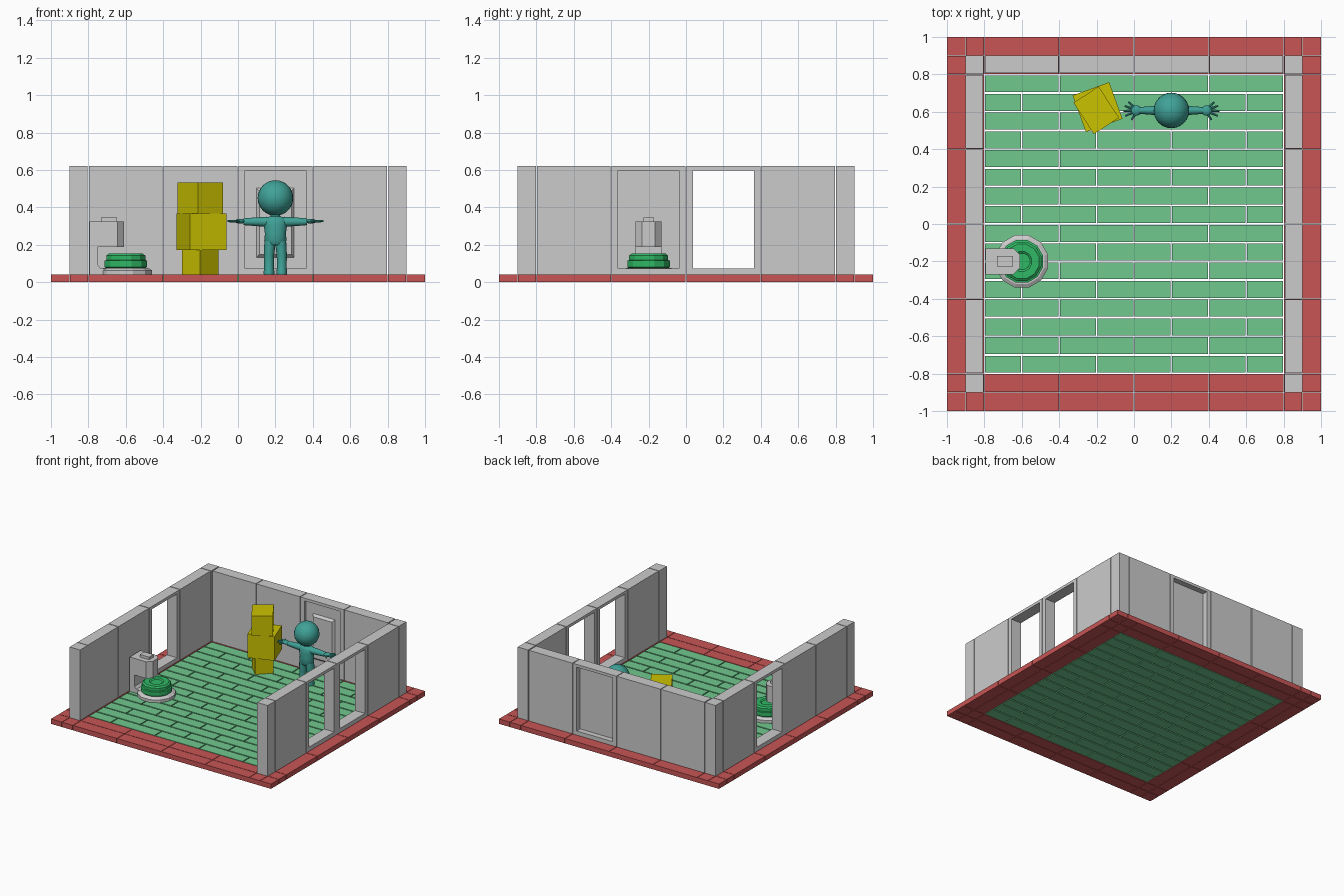
import bpy, bmesh
from math import radians, sin, cos, pi
from mathutils import Matrix, Vector

if "Cube" in bpy.data.objects:
    bpy.data.objects.remove(bpy.data.objects["Cube"])


def material(name, rgb):
    m = bpy.data.materials.new(name)
    m.diffuse_color = (*rgb, 1)
    m.use_nodes = True
    m.node_tree.nodes["Principled BSDF"].inputs["Base Color"].default_value = m.diffuse_color
    return m


RED = material("red", (0.58, 0.09, 0.09))
FLOOR = material("floor_green", (0.16, 0.58, 0.27))
GREEN = material("green", (0.03, 0.48, 0.13))
YELLOW = material("yellow", (0.6, 0.54, 0.0))
TEAL = material("teal", (0.05, 0.36, 0.31))


def finish(name, bm, mat=None, smooth=False):
    bmesh.ops.recalc_face_normals(bm, faces=bm.faces)
    me = bpy.data.meshes.new(name)
    bm.to_mesh(me)
    bm.free()
    ob = bpy.data.objects.new(name, me)
    bpy.context.collection.objects.link(ob)
    if mat:
        me.materials.append(mat)
    if smooth:
        bpy.context.view_layer.objects.active = ob
        ob.select_set(True)
        bpy.ops.object.shade_smooth_by_angle(angle=radians(40))
        ob.select_set(False)
    return ob


def add_box(bm, x0, x1, y0, y1, z0, z1):
    m = Matrix.Translation(((x0 + x1) / 2, (y0 + y1) / 2, (z0 + z1) / 2))
    bmesh.ops.create_cube(bm, size=1, matrix=m @ Matrix.Diagonal((x1 - x0, y1 - y0, z1 - z0, 1)))


def add_rod(bm, p, q, r0, r1, seg=10):
    p, q = Vector(p), Vector(q)
    rot = (q - p).to_track_quat('Z', 'Y').to_matrix().to_4x4()
    bmesh.ops.create_cone(bm, cap_ends=True, segments=seg, radius1=r0, radius2=r1,
                          depth=(q - p).length, matrix=Matrix.Translation((p + q) / 2) @ rot)


def add_loft(bm, c, rings, seg, phase=0):
    """Stack of elliptical rings (z, rx, ry, x shift) around c, capped."""
    prev = None
    for z, rx, ry, dx in rings:
        ring = [bm.verts.new((c[0] + dx + rx * cos(2 * pi * (i + phase) / seg),
                              c[1] + ry * sin(2 * pi * (i + phase) / seg), z)) for i in range(seg)]
        if prev:
            for i in range(seg):
                j = (i + 1) % seg
                bm.faces.new((prev[i], prev[j], ring[j], ring[i]))
        else:
            bm.faces.new(ring[::-1])
        prev = ring
    bm.faces.new(prev)


def add_prism(bm, outline, z0, z1):
    low = [bm.verts.new((x, y, z0)) for x, y in outline]
    top = [bm.verts.new((x, y, z1)) for x, y in outline]
    bm.faces.new(low[::-1])
    bm.faces.new(top)
    for i in range(len(low)):
        j = (i + 1) % len(low)
        bm.faces.new((low[i], low[j], top[j], top[i]))


# floor planks in running bond
TOP = 0.04
bm = bmesh.new()
for row in range(16):
    y = -0.8 + row * 0.1
    cuts = [-0.8, -0.4, 0, 0.4, 0.8] if row % 2 else [-0.8, -0.6, -0.2, 0.2, 0.6, 0.8]
    for a, b in zip(cuts, cuts[1:]):
        add_box(bm, a + 0.004, b - 0.004, y + 0.005, y + 0.095, 0, TOP)
finish("floor_planks", bm, FLOOR)

# red border: two rings of edging planks
bm = bmesh.new()
for inner, cuts in ((0.9, [-0.9, -0.8, -0.4, 0, 0.4, 0.8, 0.9]), (0.8, [-0.8, -0.4, 0, 0.4, 0.8])):
    outer, g = inner + 0.1, 0.002
    for s in (-1, 1):
        a0, a1 = sorted((s * (inner + g), s * (outer - (0 if inner > 0.85 else g))))
        for a, b in zip(cuts, cuts[1:]):
            add_box(bm, a + g, b - g, a0, a1, 0, TOP)
            add_box(bm, a0, a1, a + g, b - g, 0, TOP)
        for t in (-1, 1):
            b0, b1 = sorted((t * (inner + g), t * (outer - (0 if inner > 0.85 else g))))
            add_box(bm, a0, a1, b0, b1, 0, TOP)
finish("border_planks", bm, RED)

# walls: corner posts, plain panels and framed openings
H = 0.62


def wall_panel(name, along, side, start, opening):
    """Panel running along x or y; side is the sign of the wall's position."""
    bm = bmesh.new()
    t0, t1 = sorted((side * 0.808, side * 0.9))
    a, b = start + 0.003, start + 0.397
    if opening:
        parts = [(a, start + 0.037, TOP, H), (start + 0.363, b, TOP, H),
                 (start + 0.037, start + 0.363, TOP, 0.073),
                 (start + 0.037, start + 0.363, 0.597, H)]
    else:
        parts = [(a, b, TOP, H)]
    for p0, p1, z0, z1 in parts:
        if along == 'x':
            add_box(bm, p0, p1, t0, t1, z0, z1)
        else:
            add_box(bm, t0, t1, p0, p1, z0, z1)
    finish(name, bm)


for i in range(4):
    s = -0.8 + 0.4 * i
    wall_panel(f"back_wall_panel_{i}", 'x', 1, s, i == 2)
    wall_panel(f"left_wall_panel_{i}", 'y', -1, s, i == 2)
    wall_panel(f"right_wall_panel_{i}", 'y', 1, s, i in (1, 2))
for sx in (-1, 1):
    for sy in (-1, 1):
        bm = bmesh.new()
        x0, x1 = sorted((sx * 0.805, sx * 0.9))
        y0, y1 = sorted((sy * 0.802, sy * 0.9))
        add_box(bm, x0, x1, y0, y1, TOP, H)
        finish("corner_post", bm)

# door leaf with a bevelled raised panel
bm = bmesh.new()
add_box(bm, 0.037, 0.363, 0.83, 0.855, 0.073, 0.597)
finish("door_leaf", bm)
bm = bmesh.new()
add_box(bm, 0.098, 0.302, 0.812, 0.832, 0.13, 0.505)
for v in bm.verts:
    if v.co.y < 0.82:
        v.co.x = 0.2 + (v.co.x - 0.2) * 0.84
        v.co.z = 0.318 + (v.co.z - 0.318) * 0.9
finish("door_raised_panel", bm)

# machine: plinth, column, chamfered head and top button
CX, CY = -0.6, -0.2
bm = bmesh.new()
add_loft(bm, (CX, CY), [(TOP, 0.145, 0.145, 0), (0.063, 0.145, 0.145, 0), (0.075, 0.125, 0.125, 0)], 12, 0.5)
finish("machine_plinth", bm)
bm = bmesh.new()
side = [(-0.795, 0.042), (-0.62, 0.042), (-0.62, 0.07), (-0.735, 0.075), (-0.752, 0.095),
        (-0.752, 0.20), (-0.795, 0.20)]
add_prism(bm, [(x, z) for x, z in side], -0.07, 0.07)
for v in bm.verts:
    v.co = (v.co.x, CY + v.co.z, v.co.y)
finish("machine_column", bm)
bm = bmesh.new()
add_prism(bm, [(-0.795, -0.27), (-0.645, -0.27), (-0.61, -0.235), (-0.61, -0.165),
               (-0.645, -0.13), (-0.795, -0.13)], 0.188, 0.325)
finish("machine_head", bm)
bm = bmesh.new()
add_box(bm, -0.733, -0.648, -0.228, -0.172, 0.32, 0.347)
finish("machine_button", bm)
bm = bmesh.new()
add_loft(bm, (CX, CY), [(0.07, 0.105, 0.105, 0), (0.082, 0.118, 0.118, 0), (0.115, 0.118, 0.118, 0),
                        (0.118, 0.108, 0.108, 0), (0.142, 0.108, 0.108, 0), (0.152, 0.095, 0.095, 0),
                        (0.152, 0.055, 0.055, 0), (0.145, 0.045, 0.045, 0)], 12, 0.5)
finish("machine_pad", bm, GREEN)

# stack of boxes
for name, x, y, w, d, z0, z1, ang in (("bottom_box", -0.203, 0.61, 0.138, 0.138, TOP, 0.172, 45),
                                      ("middle_box", -0.195, 0.625, 0.208, 0.208, 0.172, 0.368, 20),
                                      ("top_box", -0.202, 0.608, 0.16, 0.2, 0.368, 0.532, 33)):
    bm = bmesh.new()
    add_box(bm, -w / 2, w / 2, -d / 2, d / 2, z0, z1)
    bm.transform(Matrix.Translation((x, y, 0)) @ Matrix.Rotation(radians(ang), 4, 'Z'))
    finish(name, bm, YELLOW)

# figure: head, torso, legs, arms and spread hands
FX, FY = 0.2, 0.607
bm = bmesh.new()
bmesh.ops.create_uvsphere(bm, u_segments=24, v_segments=16, radius=0.095,
                          matrix=Matrix.Translation((FX, FY, 0.45)))
finish("figure_head", bm, TEAL, True)
bm = bmesh.new()
add_loft(bm, (FX, FY), [(0.2, 0.045, 0.035, 0), (0.222, 0.06, 0.046, 0), (0.26, 0.056, 0.044, 0),
                        (0.3, 0.062, 0.044, 0), (0.33, 0.064, 0.04, 0), (0.345, 0.05, 0.034, 0),
                        (0.352, 0.026, 0.026, 0), (0.37, 0.024, 0.024, 0)], 16)
finish("figure_torso", bm, TEAL, True)
for s in (-1, 1):
    bm = bmesh.new()
    add_loft(bm, (FX + s * 0.034, FY), [(TOP, 0.028, 0.036, 0), (0.055, 0.029, 0.037, 0),
                                        (0.075, 0.026, 0.028, 0), (0.14, 0.027, 0.03, 0),
                                        (0.2, 0.03, 0.036, -s * 0.004), (0.235, 0.026, 0.034, -s * 0.006)], 12)
    finish("figure_leg", bm, TEAL, True)
    bm = bmesh.new()
    z = 0.323
    add_rod(bm, (FX + s * 0.045, FY, z), (FX + s * 0.12, FY, z), 0.027, 0.022, 12)
    add_rod(bm, (FX + s * 0.12, FY, z), (FX + s * 0.17, FY, z), 0.022, 0.018, 12)
    finish("figure_arm", bm, TEAL, True)
    bm = bmesh.new()
    bmesh.ops.create_uvsphere(bm, u_segments=12, v_segments=8, radius=1, matrix=Matrix.Translation(
        (FX + s * 0.188, FY, z + 0.003)) @ Matrix.Diagonal((0.03, 0.028, 0.013, 1)))
    for deg, length in ((-58, 0.06), (-24, 0.072), (-2, 0.075), (20, 0.072), (44, 0.066)):
        a = radians(deg)
        base = Vector((FX + s * 0.182, FY, z + 0.003))
        tip = base + Vector((s * cos(a), sin(a), 0)) * length
        add_rod(bm, base, tip, 0.009, 0.005, 8)
    finish("figure_hand", bm, TEAL, True)
